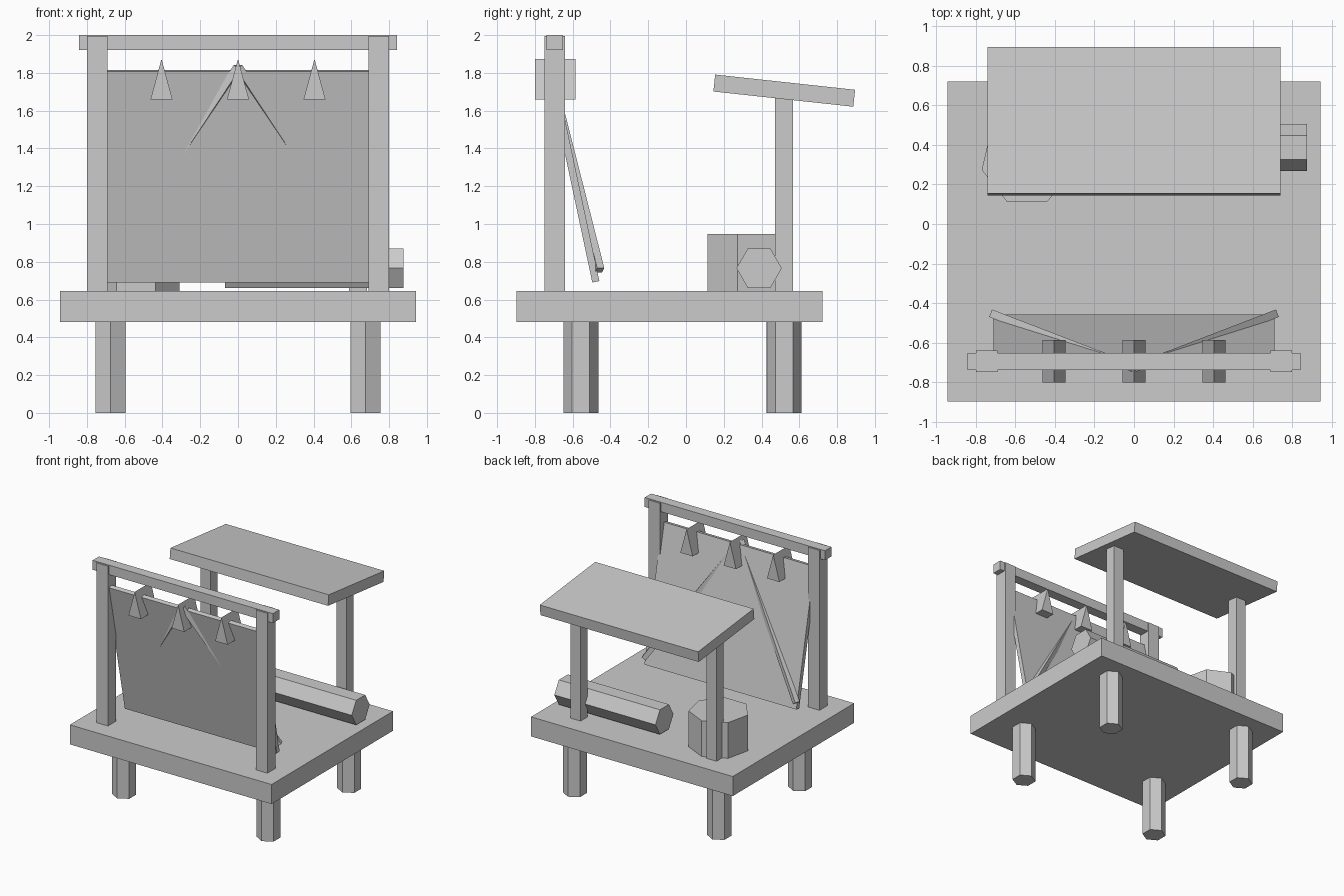
import bpy
from math import sin, cos, pi, radians
from mathutils import Matrix, Vector

if "Cube" in bpy.data.objects:
    bpy.data.objects.remove(bpy.data.objects["Cube"])


def add_mesh(name, verts, faces, matrix=None):
    mesh = bpy.data.meshes.new(name)
    mesh.from_pydata(verts, [], faces)
    if matrix is not None:
        mesh.transform(matrix)
    mesh.update()
    obj = bpy.data.objects.new(name, mesh)
    bpy.context.collection.objects.link(obj)
    return obj


def prism(name, profile, length, matrix):
    """Extrude a counter-clockwise XY profile along local z, centred."""
    n = len(profile)
    verts = [(x, y, z) for z in (-length / 2, length / 2) for x, y in profile]
    faces = [(i, (i + 1) % n, (i + 1) % n + n, i + n) for i in range(n)]
    faces += [tuple(reversed(range(n))), tuple(range(n, 2 * n))]
    return add_mesh(name, verts, faces, matrix)


def box(name, centre, size, tilt=0.0):
    x, y = size[0] / 2, size[1] / 2
    m = Matrix.Translation(centre) @ Matrix.Rotation(tilt, 4, 'X')
    return prism(name, [(-x, -y), (x, -y), (x, y), (-x, y)], size[2], m)


def polygon(sides, radius):
    """Regular polygon with its first corner on +y."""
    return [(radius * cos(pi / 2 + 2 * pi * i / sides),
             radius * sin(pi / 2 + 2 * pi * i / sides)) for i in range(sides)]


# Raised platform on hexagonal legs
box("platform", (0, -0.088, 0.5625), (1.885, 1.62, 0.165))
for side, s in (("left", -1), ("right", 1)):
    for end, y in (("front", -0.557), ("back", 0.52)):
        prism(f"{end}_leg_{side}", polygon(6, 0.0925), 0.49,
              Matrix.Translation((s * 0.675, y, 0.245)))

    # Front frame posts and rear roof posts
    box(f"frame_post_{side}", (s * 0.745, -0.695, 1.315), (0.108, 0.108, 1.36))
    box(f"roof_post_{side}", (s * 0.635, 0.52, 1.155), (0.095, 0.095, 1.03))

    # Slanted brace from the lower panel corner to the top centre
    a, b = Vector((s * 0.71, -0.457, 0.755)), Vector((0, -0.73, 1.83))
    m = Matrix.Translation((a + b) / 2) @ (b - a).to_track_quat('Z', 'Y').to_matrix().to_4x4()
    h = 0.02
    prism(f"brace_{side}", [(-h, -h), (h, -h), (h, h), (-h, h)], (b - a).length, m)

# Frame crossbar and leaning panel
box("crossbar", (0, -0.695, 1.96), (1.685, 0.085, 0.08))
box("leaning_panel", (0, -0.596, 1.2525), (1.42, 0.038, 1.142), radians(12))

# Wedges hung along the crossbar
for i, x in enumerate((-0.405, 0, 0.405)):
    prism(f"hanging_wedge_{i + 1}", [(-0.058, -0.107), (0.058, -0.107), (0, 0.107)], 0.215,
          Matrix.Translation((x, -0.693, 1.767)) @ Matrix.Rotation(pi / 2, 4, 'X'))

# Sloping roof slab
box("roof", (0, 0.52, 1.706), (1.48, 0.745, 0.09), radians(-6.2))

# Log lying on the deck: hexagon with corners pointing front and back
prism("log", polygon(6, 0.12), 0.945,
      Matrix.Translation((0.403, 0.387, 0.766)) @ Matrix.Rotation(pi / 2, 4, 'Y')
      @ Matrix.Rotation(0, 4, 'Z'))

# Seven-sided stump seat
prism("stump", polygon(7, 0.236), 0.31, Matrix.Translation((-0.54, 0.326, 0.792)))
